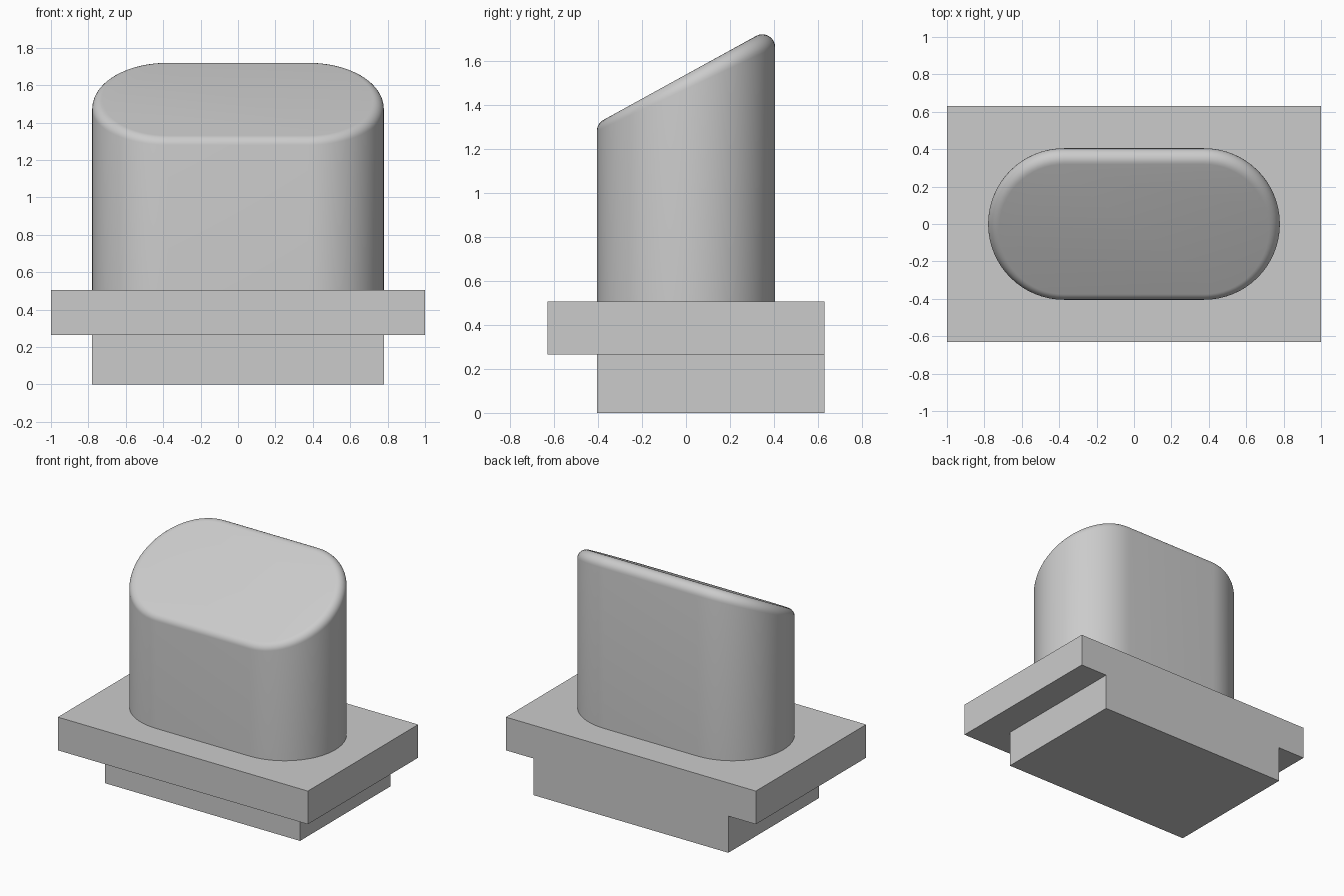
import bpy
import bmesh
from math import cos, sin, pi
from mathutils import Vector

cube = bpy.data.objects.get("Cube")
if cube:
    bpy.data.objects.remove(cube, do_unlink=True)

grey = bpy.data.materials.new("light grey")
grey.use_nodes = True
colour = (0.6, 0.6, 0.6, 1)
grey.diffuse_color = colour
grey.node_tree.nodes["Principled BSDF"].inputs["Base Color"].default_value = colour


def add_object(name, bm):
    bmesh.ops.recalc_face_normals(bm, faces=bm.faces[:])
    mesh = bpy.data.meshes.new(name)
    bm.to_mesh(mesh)
    bm.free()
    mesh.materials.append(grey)
    obj = bpy.data.objects.new(name, mesh)
    bpy.context.collection.objects.link(obj)
    return obj


def box(name, low, high):
    bm = bmesh.new()
    bmesh.ops.create_cube(bm, size=1)
    low, high = Vector(low), Vector(high)
    for v in bm.verts:
        v.co = (low + high) / 2 + v.co * (high - low)
    return add_object(name, bm)


# Stepped base: the foot is flush with the plate at the back
FOOT_TOP, PLATE_TOP = 0.265, 0.505
box("foot", (-0.78, -0.405, 0), (0.78, 0.63, FOOT_TOP))
box("plate", (-1, -0.63, FOOT_TOP), (1, 0.63, PLATE_TOP))

# Column: rounded-end outline, sloping top, constant-radius fillet around the rim
END_RADIUS, HALF_FLAT = 0.405, 0.375
FILLET, SLOPE, MID_HEIGHT = 0.058, 0.55, 1.537
ARC_STEPS, FILLET_STEPS = 32, 8
top_normal = Vector((0, -SLOPE, 1)).normalized()

outline = []
for side in (1, -1):
    for i in range(ARC_STEPS + 1):
        a = pi * i / ARC_STEPS - side * pi / 2
        if side < 0:
            a = pi / 2 + pi * i / ARC_STEPS
        normal = Vector((cos(a), sin(a), 0))
        outline.append((Vector((side * HALF_FLAT, 0, 0)), normal))

rings = [[] for _ in range(FILLET_STEPS + 2)]
bm = bmesh.new()
for centre, normal in outline:
    foot = centre + normal * END_RADIUS
    rings[0].append(bm.verts.new((foot.x, foot.y, PLATE_TOP)))
    # Sweep a ball that touches both the wall and the sloping top
    ball = centre + normal * (END_RADIUS - FILLET)
    ball.z = MID_HEIGHT + SLOPE * ball.y - FILLET / top_normal.z
    angle = normal.angle(top_normal)
    for k in range(FILLET_STEPS + 1):
        t = k / FILLET_STEPS
        direction = (normal * sin((1 - t) * angle) + top_normal * sin(t * angle)) / sin(angle)
        rings[k + 1].append(bm.verts.new(ball + direction * FILLET))

count = len(outline)
for lower, upper in zip(rings, rings[1:]):
    for i in range(count):
        j = (i + 1) % count
        bm.faces.new((lower[i], lower[j], upper[j], upper[i])).smooth = True
bm.faces.new(rings[-1])
bm.faces.new(rings[0][::-1])
column = add_object("column", bm)

bpy.ops.object.select_all(action="DESELECT")
column.select_set(True)
bpy.context.view_layer.objects.active = column
bpy.ops.object.shade_smooth_by_angle(angle=pi / 6)
